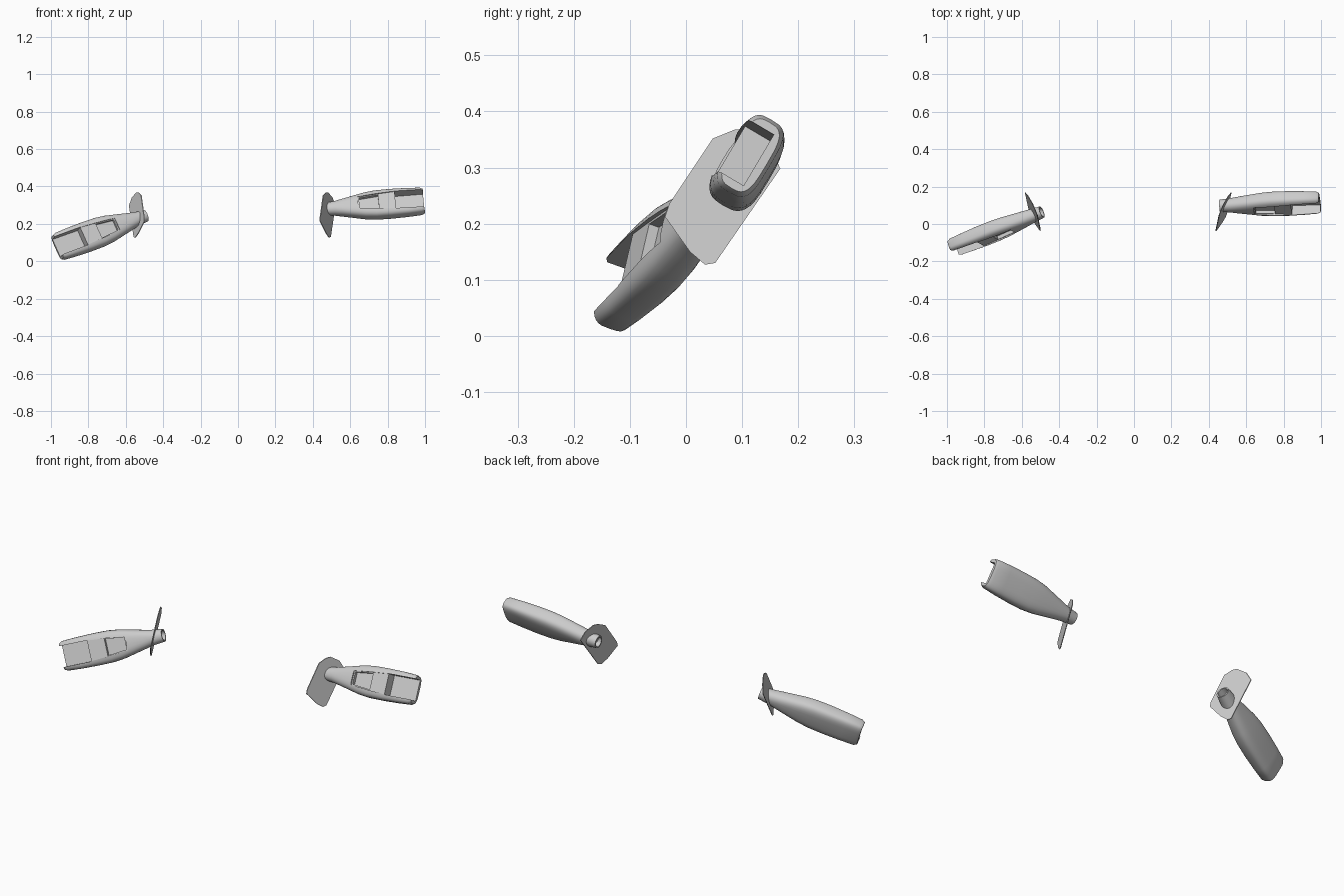
import bpy, bmesh, math
from mathutils import Vector, Matrix

if "Cube" in bpy.data.objects:
    bpy.data.objects.remove(bpy.data.objects["Cube"])

LEN = 0.537          # tip to open end of one shell


def make_object(name, bm):
    bmesh.ops.recalc_face_normals(bm, faces=bm.faces)
    mesh = bpy.data.meshes.new(name)
    bm.to_mesh(mesh)
    bm.free()
    ob = bpy.data.objects.new(name, mesh)
    bpy.context.collection.objects.link(ob)
    return ob


def loft(name, rings):
    """Skin a list of equal-length point rings and cap both ends."""
    bm = bmesh.new()
    vs = [[bm.verts.new(p) for p in ring] for ring in rings]
    n = len(vs[0])
    for a, b in zip(vs, vs[1:]):
        for i in range(n):
            j = (i + 1) % n
            bm.faces.new((a[i], a[j], b[j], b[i]))
    bm.faces.new(vs[0])
    bm.faces.new(vs[-1])
    return make_object(name, bm)


def section(u, hw, hn, power, count=32):
    """Superellipse cross-section: round at the tip, boxy at the open end."""
    ring = []
    for i in range(count):
        a = 2 * math.pi * i / count
        c, s = math.cos(a), math.sin(a)
        ring.append((u, math.copysign(abs(c) ** (2 / power), c) * hw,
                     math.copysign(abs(s) ** (2 / power), s) * hn))
    return ring


def prism(name, outline, low, high):
    return loft(name, [[(u, w, n) for u, w in outline] for n in (low, high)])


def smooth(ob, angle):
    bpy.ops.object.select_all(action='DESELECT')
    ob.select_set(True)
    bpy.context.view_layer.objects.active = ob
    bpy.ops.object.shade_smooth_by_angle(angle=math.radians(angle))


# tapered shell: position, half width, half thickness, squareness
stations = [(0, .032, .032, 2), (.06, .039, .037, 2.2), (.10, .047, .040, 2.5),
            (.16, .060, .043, 2.8), (.22, .073, .046, 3), (.28, .080, .047, 3.2),
            (.36, .081, .046, 3.4), (.45, .079, .042, 3.6),
            (LEN - .015, .075, .039, 3.6), (LEN, .068, .033, 3.4)]
shell = loft("right_shell", [section(*s) for s in stations])

# cutters: tip bore, front groove, window, open-ended bay
cutters = [
    loft("tip_bore_cutter", [section(u, .025, .025, 2) for u in (-.02, .05)]),
    prism("groove_cutter", [(.185, -.036), (.30, -.046), (.40, -.053), (.40, .053),
                            (.30, .046), (.185, .036)], .037, .09),
    prism("window_cutter", [(.192, -.031), (.295, -.041), (.295, .041), (.192, .031)],
          .018, .085),
    prism("bay_cutter", [(.385, -.053), (.60, -.053), (.60, .053), (.385, .053)],
          -.017, .08),
]
for cutter in cutters:
    mod = shell.modifiers.new("cut", 'BOOLEAN')
    mod.object = cutter
    mod.solver = 'EXACT'
deps = bpy.context.evaluated_depsgraph_get()
cut_mesh = bpy.data.meshes.new_from_object(shell.evaluated_get(deps))
shell.modifiers.clear()
shell.data = cut_mesh
for cutter in cutters:
    bpy.data.objects.remove(cutter, do_unlink=True)
smooth(shell, 35)

left_shell = bpy.data.objects.new("left_shell", shell.data)
bpy.context.collection.objects.link(left_shell)


# pose each shell from its tip, open end and width direction
def pose(ob, tip, end, width):
    tip, end = Vector(tip), Vector(end)
    d = (end - tip).normalized()
    w = Vector(width)
    w = (w - d * w.dot(d)).normalized()
    n = d.cross(w)
    m = Matrix((d, w, n)).transposed().to_4x4()
    m.translation = end - d * LEN
    ob.matrix_world = m


pose(shell, (.458, .098, .278), (.993, .115, .322), (-.085, .51, .86))
pose(left_shell, (-.503, .060, .240), (-.966, -.126, .075), (.42, -.20, -.88))

# thin tilted guard plates, outlined from the side and mirrored
outline = [(.048, .352), (.0875, .368), (.11, .369), (.15, .340), (.168, .298),
           (.052, .130), (.034, .127), (.007, .150), (-.0375, .2125), (-.030, .235)]
for name, side, x0 in (("right_guard", 1, .480), ("left_guard", -1, -.542)):
    rings = []
    for t in (-.002, .002):
        rings.append([(x0 + side * (.463 * (y - .065) - .17 * (z - .25) + t), y, z)
                      for y, z in outline])
    smooth(loft(name, rings), 30)
